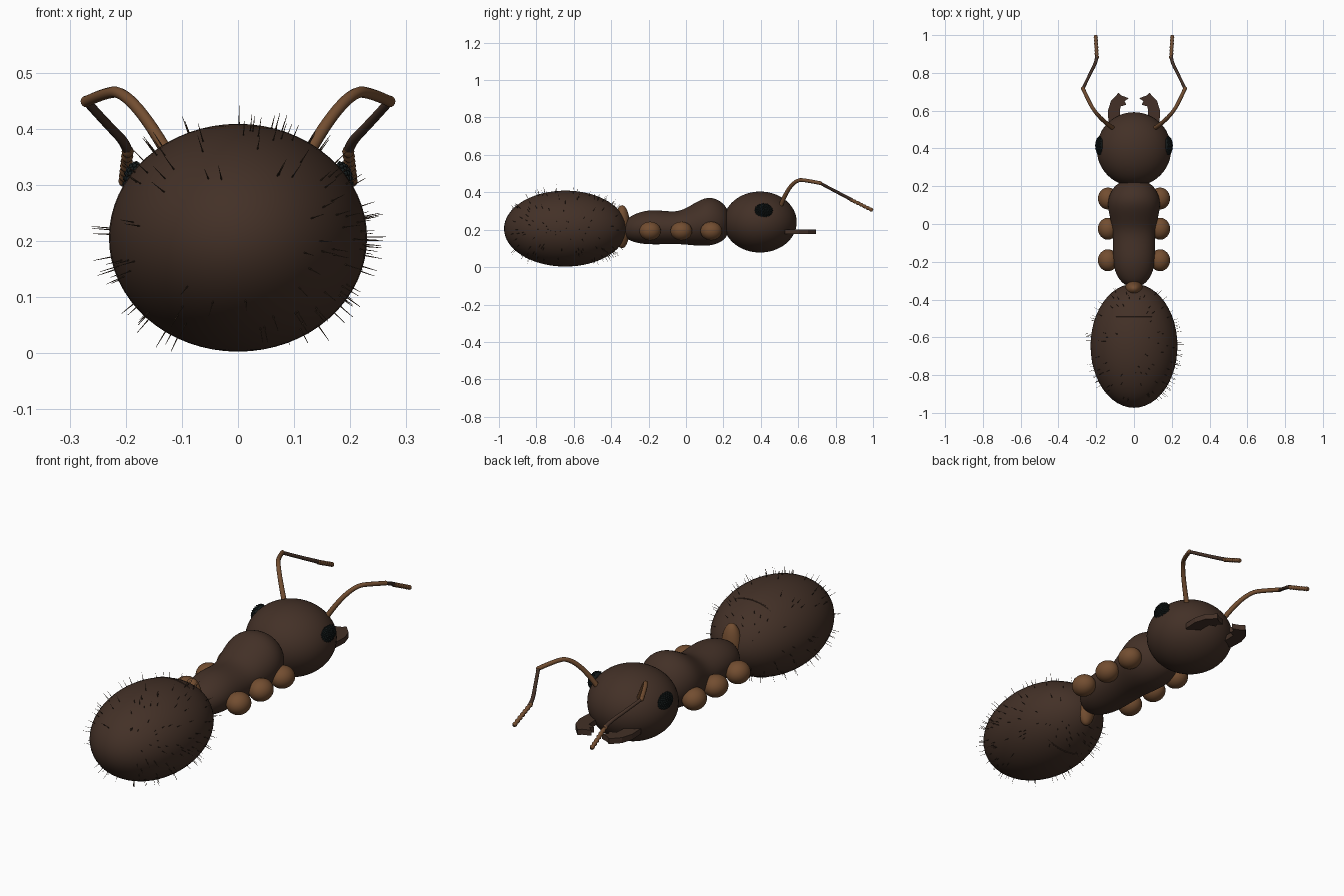
import bpy, bmesh, math, random
from mathutils import Vector, Matrix

if "Cube" in bpy.data.objects:
    bpy.data.objects.remove(bpy.data.objects["Cube"])

random.seed(4)


def mat(name, c):
    m = bpy.data.materials.new(name)
    m.diffuse_color = (*c, 1)
    m.use_nodes = True
    m.node_tree.nodes["Principled BSDF"].inputs["Base Color"].default_value = m.diffuse_color
    return m


DARK = mat("dark_brown", (0.056, 0.030, 0.020))
AMBER = mat("amber_brown", (0.17, 0.075, 0.030))
BLACK = mat("eye_black", (0.008, 0.012, 0.012))
HAIR = mat("hair_brown", (0.06, 0.035, 0.02))


def finish(bm, name, m, smooth=True):
    bmesh.ops.recalc_face_normals(bm, faces=bm.faces[:])
    for f in bm.faces:
        f.smooth = smooth
    me = bpy.data.meshes.new(name)
    bm.to_mesh(me)
    bm.free()
    ob = bpy.data.objects.new(name, me)
    bpy.context.collection.objects.link(ob)
    me.materials.append(m)
    return ob


def ellipsoid(name, c, r, m, u=32, v=20):
    bm = bmesh.new()
    bmesh.ops.create_uvsphere(bm, u_segments=u, v_segments=v, radius=1,
                              matrix=Matrix.Translation(c) @ Matrix.Diagonal((*r, 1)))
    return finish(bm, name, m)


def tube(name, pts, radii, m, kind='NURBS'):
    cu = bpy.data.curves.new(name, 'CURVE')
    cu.dimensions = '3D'
    cu.bevel_depth = 1
    cu.bevel_resolution = 3
    cu.use_fill_caps = True
    sp = cu.splines.new(kind)
    sp.points.add(len(pts) - 1)
    for p, co, r in zip(sp.points, pts, radii):
        p.co = (*co, 1)
        p.radius = r
    if kind == 'NURBS':
        sp.order_u = 3
        sp.use_endpoint_u = True
        sp.resolution_u = 6
    sp.use_smooth = True
    cu.materials.append(m)
    ob = bpy.data.objects.new(name, cu)
    bpy.context.collection.objects.link(ob)
    bpy.ops.object.select_all(action='DESELECT')
    bpy.context.view_layer.objects.active = ob
    ob.select_set(True)
    bpy.ops.object.convert(target='MESH')


# Main body masses
GC, GR = Vector((0, -0.645, 0.206)), Vector((0.23, 0.328, 0.203))
ellipsoid("gaster", GC, GR, DARK, 48, 32)
ellipsoid("head", (0, 0.396, 0.241), (0.197, 0.196, 0.163), DARK, 48, 32)
ellipsoid("petiole", (0, -0.342, 0.216), (0.048, 0.042, 0.115), AMBER)

# Thorax: lofted rings (y, centre z, half width, half height)
rings = [(-0.335, 0.20, 0.025, 0.03), (-0.31, 0.205, 0.07, 0.062), (-0.25, 0.21, 0.107, 0.087),
         (-0.17, 0.215, 0.116, 0.097), (-0.05, 0.207, 0.113, 0.084), (0.02, 0.222, 0.126, 0.106),
         (0.10, 0.243, 0.146, 0.135), (0.16, 0.245, 0.133, 0.127), (0.21, 0.24, 0.10, 0.095),
         (0.23, 0.24, 0.05, 0.05)]
bm = bmesh.new()
N = 16
loops = [[bm.verts.new((rx * math.cos(i * math.tau / N), y, z + rz * math.sin(i * math.tau / N)))
          for i in range(N)] for y, z, rx, rz in rings]
for a, b in zip(loops, loops[1:]):
    for i in range(N):
        j = (i + 1) % N
        bm.faces.new((a[i], a[j], b[j], b[i]))
bm.faces.new(loops[0])
bm.faces.new(loops[-1])
thorax = finish(bm, "thorax", DARK)
sub = thorax.modifiers.new("smooth", 'SUBSURF')
sub.levels = sub.render_levels = 2

# Gaster plate seam: thin ring that just emerges on the top
bm = bmesh.new()
prev = None
M, K = 64, 6
seam = []
for i in range(M):
    a = i * math.tau / M
    seam.append([bm.verts.new(((0.190 + 0.003 * math.cos(k * math.tau / K)) * math.cos(a),
                               -0.49 + 0.003 * math.sin(k * math.tau / K),
                               GC.z + (0.1795 + 0.003 * math.cos(k * math.tau / K)) * math.sin(a)))
                 for k in range(K)])
for i in range(M):
    a, b = seam[i], seam[(i + 1) % M]
    for k in range(K):
        bm.faces.new((a[k], a[(k + 1) % K], b[(k + 1) % K], b[k]))
finish(bm, "gaster_seam", DARK)

# Gaster hairs: thin cones along the surface normal
bm = bmesh.new()
for _ in range(190):
    t, a = random.uniform(-0.88, 0.88), random.uniform(0, math.tau)
    s = math.sqrt(1 - t * t)
    d = Vector((s * math.cos(a), t, s * math.sin(a)))
    n = Vector((d.x / GR.x, d.y / GR.y, d.z / GR.z)).normalized()
    p = GC + d * GR
    if p.z + n.z * 0.03 < 0:
        continue
    length = random.uniform(0.03, 0.045)
    bmesh.ops.create_cone(bm, cap_ends=True, segments=5, radius1=0.0015, radius2=0.0004, depth=length,
                          matrix=Matrix.Translation(p + n * length * 0.3)
                          @ n.to_track_quat('Z', 'Y').to_matrix().to_4x4())
finish(bm, "gaster_hairs", HAIR)

for s, side in ((1, "right"), (-1, "left")):
    # Leg sockets
    for y, pos in ((0.135, "front"), (-0.025, "middle"), (-0.192, "rear")):
        ellipsoid(f"{pos}_coxa_{side}", (s * 0.138, y, 0.193), (0.053, 0.058, 0.05), AMBER, 24, 16)

    # Compound eye with facet bumps
    ec, er = Vector((s * 0.181, 0.415, 0.302)), Vector((0.021, 0.045, 0.036))
    ellipsoid(f"eye_{side}", ec, er, BLACK, 24, 16)
    ico = bmesh.new()
    bmesh.ops.create_icosphere(ico, subdivisions=3, radius=1)
    bm = bmesh.new()
    for v in ico.verts:
        if v.co.x * s > -0.2:
            bmesh.ops.create_icosphere(bm, subdivisions=1, radius=0.005,
                                       matrix=Matrix.Translation(ec + v.co * er))
    ico.free()
    finish(bm, f"eye_facets_{side}", BLACK)

    # Toothed mandible plate
    outline = [(0.07, 0.50), (0.135, 0.53), (0.138, 0.60), (0.122, 0.652), (0.082, 0.694), (0.066, 0.680),
               (0.028, 0.666), (0.050, 0.650), (0.040, 0.632), (0.072, 0.622), (0.075, 0.58)]
    bm = bmesh.new()
    f = bm.faces.new([bm.verts.new((s * x, y, 0.176)) for x, y in outline])
    ext = bmesh.ops.extrude_face_region(bm, geom=[f])
    bmesh.ops.translate(bm, vec=(0, 0, 0.026),
                        verts=[g for g in ext['geom'] if isinstance(g, bmesh.types.BMVert)])
    finish(bm, f"mandible_{side}", DARK, False)

    # Antenna: scape, flagellum and beaded club
    scape = [(0.10, 0.50, 0.31), (0.145, 0.53, 0.395), (0.205, 0.59, 0.468), (0.24, 0.65, 0.463),
             (0.27, 0.717, 0.449)]
    tube(f"scape_{side}", [(s * x, y, z) for x, y, z in scape], [0.012, 0.011, 0.010, 0.010, 0.010], AMBER)
    ellipsoid(f"elbow_{side}", (s * 0.27, 0.717, 0.449), (0.0105,) * 3, AMBER, 12, 8)
    flag = [(0.27, 0.717, 0.449), (0.235, 0.79, 0.41), (0.198, 0.862, 0.373), (0.197, 0.89, 0.358)]
    tube(f"flagellum_{side}", [(s * x, y, z) for x, y, z in flag], [0.008, 0.008, 0.009, 0.009], DARK)
    a, b = Vector((s * 0.196, 0.875, 0.364)), Vector((s * 0.203, 0.998, 0.303))
    steps = 28
    pts = [a.lerp(b, i / steps) for i in range(steps + 1)]
    tube(f"club_{side}", pts, [0.0075 + 0.0035 * abs(math.sin(i * math.pi * 7 / steps))
                               for i in range(steps + 1)], AMBER, 'POLY')
